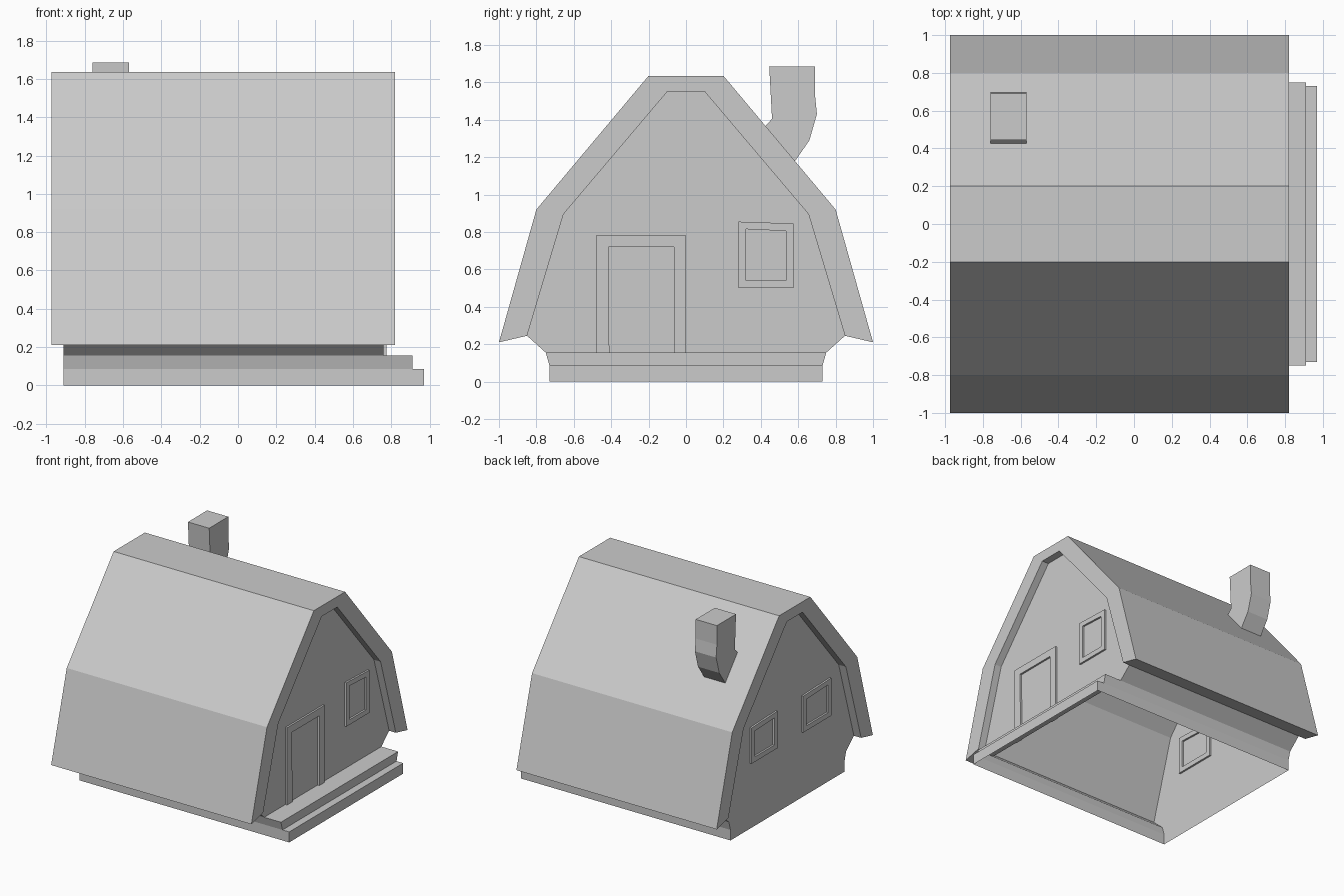
import bpy, bmesh

if "Cube" in bpy.data.objects:
    bpy.data.objects.remove(bpy.data.objects["Cube"])


def make(name, faces):
    """Create an object from loose polygons, welded together."""
    bm = bmesh.new()
    for pts in faces:
        bm.faces.new([bm.verts.new(p) for p in pts])
    bmesh.ops.remove_doubles(bm, verts=bm.verts, dist=1e-5)
    bmesh.ops.recalc_face_normals(bm, faces=bm.faces)
    me = bpy.data.meshes.new(name)
    bm.to_mesh(me)
    bm.free()
    ob = bpy.data.objects.new(name, me)
    bpy.context.collection.objects.link(ob)
    return ob


def at(x, pts):
    return [(x, y, z) for y, z in pts]


def mirrored(half):
    return half + [(-y, z) for y, z in reversed(half)]


def sweep(pts, x0, x1, closed=False):
    """Quads joining a y-z path at x0 to the same path at x1."""
    n = len(pts)
    for i in range(n if closed else n - 1):
        pair = [pts[i], pts[(i + 1) % n]]
        yield at(x0, pair) + at(x1, pair)[::-1]


def band(name, outer, inner, x0, x1, closed=False):
    """Solid strip between two y-z paths, extruded along x."""
    faces = list(sweep(outer, x0, x1, closed)) + list(sweep(inner, x0, x1, closed))
    n = len(outer)
    for i in range(n if closed else n - 1):
        j = (i + 1) % n
        for x in (x0, x1):
            faces.append(at(x, [outer[i], outer[j], inner[j], inner[i]]))
    if not closed:
        for k in (0, -1):
            faces += sweep([outer[k], inner[k]], x0, x1)
    return make(name, faces)


BACK, FRONT, STEP_1, STEP_2 = -0.91, 0.76, 0.91, 0.97

# Gambrel roof
roof_in = [(0.85, 0.245), (0.655, 0.895), (0.1, 1.55)]
roof_out = [(1.0, 0.21), (0.8, 0.92), (0.2, 1.635)]
band("roof", mirrored(roof_out), mirrored(roof_in), -0.975, 0.82)

# House shell, open underneath, with two hollow steps at the door end
base = [(0.73, 0), (0.73, 0.085), (0.75, 0.155)]
shell = [at(BACK, mirrored(base + roof_in)),
         at(FRONT, mirrored(base[2:] + roof_in))]
levels = base + roof_in[:1]
for i, end in enumerate((STEP_2, STEP_1, FRONT)):
    for s in (1, -1):
        shell += sweep([(s * y, z) for y, z in levels[i:i + 2]], BACK, end)
for i, (end, wall) in enumerate(((STEP_2, STEP_1), (STEP_1, FRONT))):
    shell.append(at(end, mirrored(levels[i:i + 2])))
    top = levels[i + 1]
    shell += sweep([top, (-top[0], top[1])], wall, end)
make("house_walls", shell)

# Door frame
band("door_frame",
     [(-0.48, 0.155), (-0.48, 0.78), (0, 0.78), (0, 0.155)],
     [(-0.41, 0.155), (-0.415, 0.72), (-0.065, 0.72), (-0.065, 0.155)],
     FRONT - 0.005, FRONT + 0.015)


# Window frames: slightly crooked, one in front and two behind
def window(name, x, y0, y1, z0, z1):
    def ring(d):
        return [(y0 + d, z0 + d), (y1 - d, z0 + d), (y1 - d, z1 - 0.01 - d), (y0 + d, z1 - d)]
    band(name, ring(0), ring(0.04), x - 0.015, x + 0.015, closed=True)


window("front_window", FRONT, 0.28, 0.575, 0.5, 0.855)
window("back_window_1", BACK, 0.15, 0.48, 0.53, 0.83)
window("back_window_2", BACK, -0.54, -0.18, 0.53, 0.835)

# Bent chimney
chimney = [(0.445, 1.685), (0.69, 1.685), (0.69, 1.53), (0.70, 1.43), (0.66, 1.29),
           (0.58, 1.175), (0.42, 1.36), (0.46, 1.405)]
make("chimney", [at(-0.76, chimney), at(-0.57, chimney)]
     + list(sweep(chimney, -0.76, -0.57, closed=True)))
